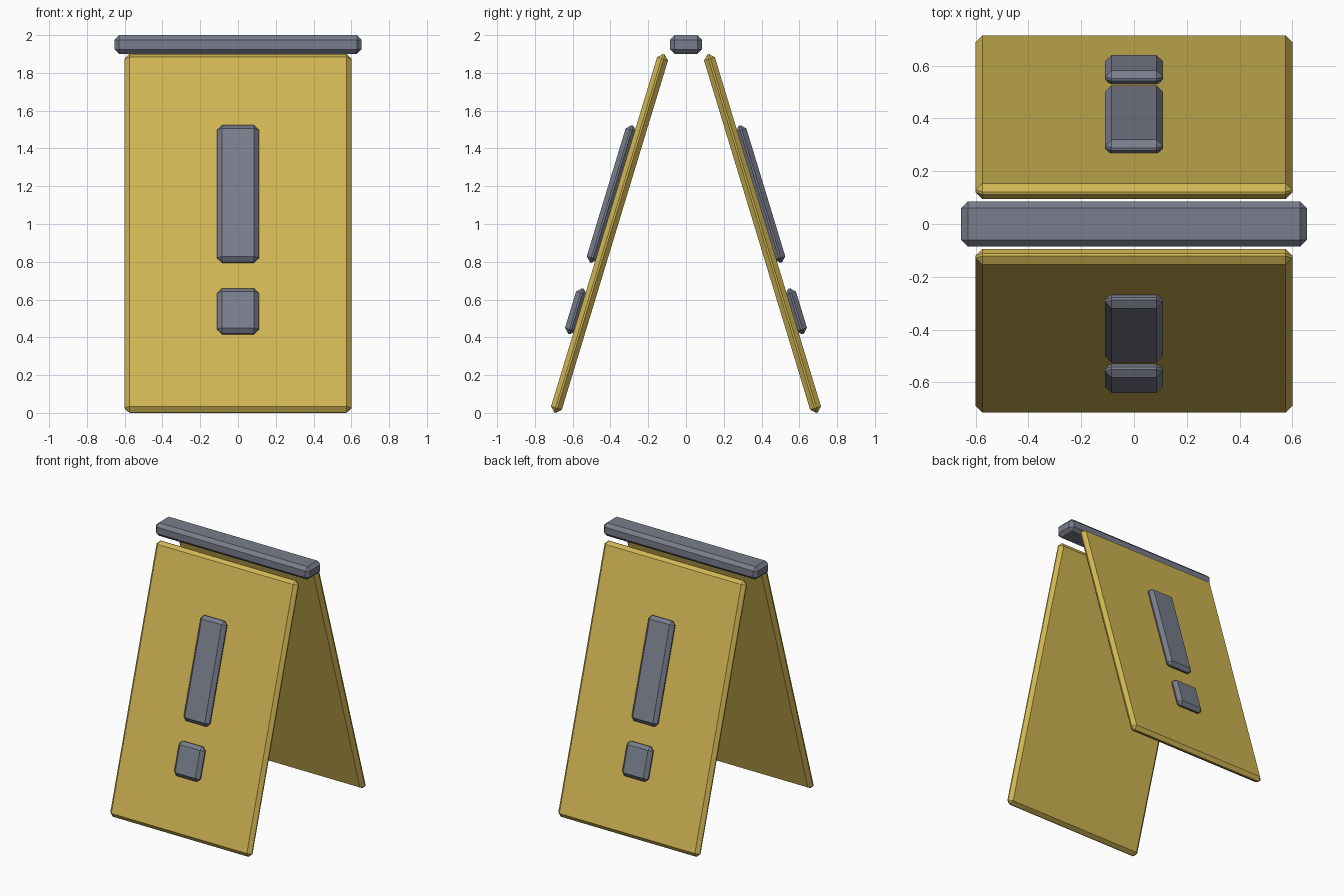
import bpy, bmesh, math
from mathutils import Matrix, Vector

if "Cube" in bpy.data.objects:
    bpy.data.objects.remove(bpy.data.objects["Cube"])

LEAN = 0.295      # tilt of each board from vertical
BEVEL = 0.025


def material(name, rgb):
    m = bpy.data.materials.new(name)
    m.diffuse_color = (*rgb, 1)
    m.use_nodes = True
    m.node_tree.nodes["Principled BSDF"].inputs["Base Color"].default_value = m.diffuse_color
    return m


yellow = material("mustard_yellow", (0.64, 0.47, 0.088))
grey = material("slate_grey", (0.19, 0.207, 0.262))


def chamfered_box(name, size, matrix, mat):
    """Box with single-segment chamfers, placed by a matrix."""
    bm = bmesh.new()
    bmesh.ops.create_cube(bm, size=1)
    bmesh.ops.scale(bm, vec=Vector(size), verts=bm.verts)
    bmesh.ops.bevel(bm, geom=bm.edges[:], offset=BEVEL, segments=1,
                    affect='EDGES', clamp_overlap=True)
    bmesh.ops.transform(bm, matrix=matrix, verts=bm.verts)
    bmesh.ops.recalc_face_normals(bm, faces=bm.faces[:])
    mesh = bpy.data.meshes.new(name)
    bm.to_mesh(mesh)
    bm.free()
    mesh.materials.append(mat)
    obj = bpy.data.objects.new(name, mesh)
    bpy.context.collection.objects.link(obj)
    return obj


# Two leaning boards, each with a raised warning mark on its outer face
for side, turn in (("front", 0), ("back", math.pi)):
    frame = (Matrix.Rotation(turn, 4, 'Z')
             @ Matrix.Translation((0, -0.405, 0.95))
             @ Matrix.Rotation(-LEAN, 4, 'X'))
    chamfered_box(side + "_board", (1.2, 0.06, 1.982), frame, yellow)
    chamfered_box(side + "_mark_bar", (0.22, 0.06, 0.758),
                  frame @ Matrix.Translation((0, -0.05, 0.203)), grey)
    chamfered_box(side + "_mark_dot", (0.22, 0.06, 0.251),
                  frame @ Matrix.Translation((0, -0.05, -0.446)), grey)

# Hinge beam across the top
chamfered_box("top_beam", (1.31, 0.17, 0.1), Matrix.Translation((0, 0, 1.95)), grey)
